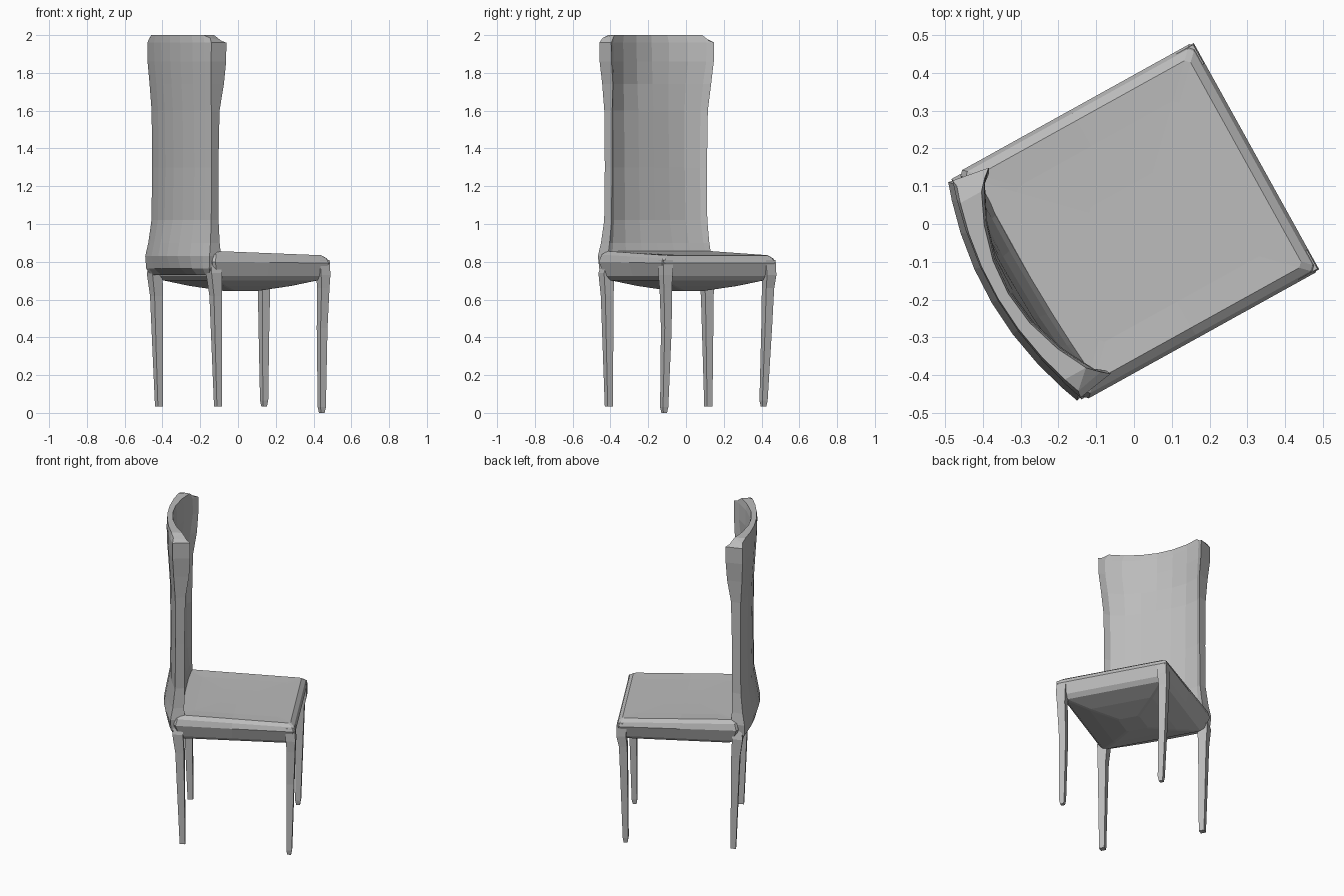
import bpy, bmesh, math
from mathutils import Matrix

old = bpy.data.objects.get("Cube")
if old:
    bpy.data.objects.remove(old, do_unlink=True)

TURN = Matrix.Rotation(math.radians(29), 4, 'Z')  # chair stands turned; local x is its forward

grey = bpy.data.materials.new("warm_grey")
grey.use_nodes = True
colour = (0.5, 0.5, 0.5, 1)
grey.diffuse_color = colour
grey.node_tree.nodes["Principled BSDF"].inputs["Base Color"].default_value = colour


def loft(name, rings):
    """Skin a stack of equal-length point rings and cap both ends."""
    bm = bmesh.new()
    rows = [[bm.verts.new(p) for p in ring] for ring in rings]
    n = len(rows[0])
    for low, high in zip(rows, rows[1:]):
        for i in range(n):
            j = (i + 1) % n
            bm.faces.new((low[i], low[j], high[j], high[i]))
    bm.faces.new(rows[0][::-1])
    bm.faces.new(rows[-1])
    bmesh.ops.triangulate(bm, faces=[f for f in bm.faces if len(f.verts) > 4])
    bmesh.ops.recalc_face_normals(bm, faces=bm.faces)
    bm.transform(TURN)
    mesh = bpy.data.meshes.new(name)
    bm.to_mesh(mesh)
    bm.free()
    mesh.materials.append(grey)
    obj = bpy.data.objects.new(name, mesh)
    bpy.context.collection.objects.link(obj)


def back_ring(z, w, front, front_rise, rear, rear_rise, power):
    """Curved, slightly skewed slab section: hollow in front, posts at both edges."""
    steps = [-1, -0.86, -0.6, -0.3, 0, 0.3, 0.6, 0.86, 1]
    drop = 0.03 if z > 1.98 else 0
    ring = [(front + front_rise * abs(t) ** power - 0.009 * t, w * t * (0.95 if abs(t) == 1 else 1),
             z - (drop if abs(t) == 1 else 0)) for t in steps]
    ring += [(rear + rear_rise * t * t - 0.009 * t, w * t, z - (drop / 2 if abs(t) == 1 else 0))
             for t in reversed(steps)]
    return ring


# Tall back with flared top wings and a swollen base
loft("backrest", [back_ring(*level) for level in (
    (0.73, 0.31, -0.30, 0.01, -0.36, 0.01, 2),
    (0.765, 0.328, -0.30, 0.01, -0.41, 0.045, 2),
    (0.83, 0.335, -0.30, 0.012, -0.43, 0.063, 2),
    (0.90, 0.323, -0.32, 0.03, -0.418, 0.063, 4),
    (1.02, 0.31, -0.342, 0.052, -0.395, 0.052, 4),
    (1.30, 0.308, -0.35, 0.06, -0.39, 0.05, 4),
    (1.60, 0.31, -0.356, 0.072, -0.394, 0.052, 4),
    (1.74, 0.318, -0.365, 0.103, -0.402, 0.052, 3),
    (1.86, 0.331, -0.371, 0.116, -0.41, 0.055, 2),
    (1.96, 0.333, -0.375, 0.12, -0.413, 0.058, 2),
    (2.00, 0.315, -0.38, 0.104, -0.41, 0.058, 2))])


def seat_ring(z, grow, slope=0.0):
    """Rectangle with clipped corners and a midpoint on every side."""
    x0, x1, y = -0.33 - grow, 0.36 + grow, 0.335 + grow
    c = 0.012
    pts = [(x0, -y + c), (x0 + c, -y), (0, -y), (x1 - c, -y), (x1, -y + c), (x1, 0),
           (x1, y - c), (x1 - c, y), (0, y), (x0 + c, y), (x0, y - c), (x0, 0)]
    return [(px, py, z - slope * (px - x0)) for px, py in pts]


# Upholstered seat: sagging underside, rounded apron, gently dished and sloping top
loft("seat", [
    seat_ring(0.646, -0.27),
    seat_ring(0.672, -0.14),
    seat_ring(0.702, -0.035),
    seat_ring(0.725, -0.012),
    seat_ring(0.80, 0.01, 0.01),
    seat_ring(0.838, 0.0, 0.03),
    seat_ring(0.857, -0.022, 0.035),
    seat_ring(0.85, -0.1, 0.03),
    seat_ring(0.844, -0.24, 0.025)])


def square(x, y, z, size):
    h = size / 2
    return [(x - h, y - h, z), (x + h, y - h, z), (x + h, y + h, z), (x - h, y + h, z)]


# Four slim legs tapering to the feet, their heads buried in the seat corners
for side, s, low, foot, front_x, back_x in (
        ("left", 1, 0.035, 0.292, 0.32, -0.308), ("right", -1, 0.0, 0.316, 0.332, -0.29)):
    loft("front_leg_" + side, [
        square(front_x, s * foot, low, 0.022),
        square(front_x, s * foot, low + 0.03, 0.032),
        square(front_x + 0.007, s * 0.307, 0.45, 0.042),
        square(front_x + 0.011, s * 0.313, 0.66, 0.048),
        square(0.342, s * 0.314, 0.73, 0.056),
        square(0.338, s * 0.31, 0.81, 0.058)])
    loft("back_leg_" + side, [
        square(back_x, s * 0.306, 0.035, 0.032),
        square(back_x - 0.007, s * 0.307, 0.3, 0.04),
        square(back_x - 0.015, s * 0.308, 0.62, 0.05),
        square(back_x - 0.026, s * 0.307, 0.74, 0.062),
        square(back_x - 0.02, s * 0.290, 0.82, 0.05)])
